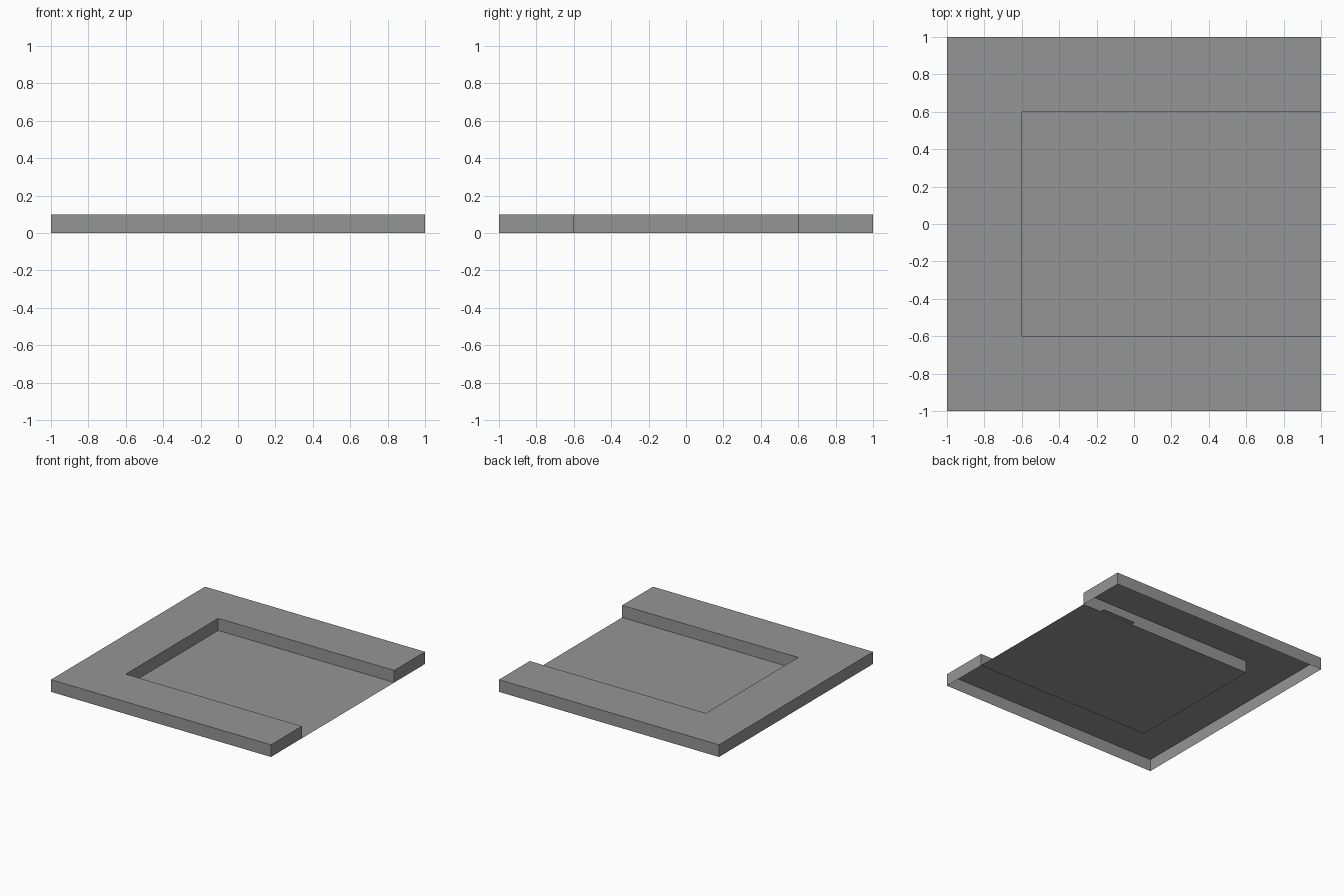
import bpy
import bmesh

if "Cube" in bpy.data.objects:
    bpy.data.objects.remove(bpy.data.objects["Cube"], do_unlink=True)

HALF = 1.0       # outer half width
INNER = 0.6      # recess half width
HEIGHT = 0.1     # border height

grey = bpy.data.materials.new("mid_grey")
grey.use_nodes = True
colour = (0.3, 0.3, 0.3, 1.0)
grey.diffuse_color = colour
grey.node_tree.nodes["Principled BSDF"].inputs["Base Color"].default_value = colour


def make_object(name, bm):
    mesh = bpy.data.meshes.new(name)
    bm.to_mesh(mesh)
    bm.free()
    mesh.materials.append(grey)
    obj = bpy.data.objects.new(name, mesh)
    bpy.context.collection.objects.link(obj)
    return obj


def make_sheet(name, x0, x1, y0, y1, z):
    bm = bmesh.new()
    corners = [(x0, y0), (x1, y0), (x1, y1), (x0, y1)]
    bm.faces.new([bm.verts.new((x, y, z)) for x, y in corners])
    return make_object(name, bm)


# Raised U-shaped border: top face with skirt walls, open underneath
outline = [(-HALF, -HALF), (HALF, -HALF), (HALF, -INNER), (-INNER, -INNER),
           (-INNER, INNER), (HALF, INNER), (HALF, HALF), (-HALF, HALF)]
bm = bmesh.new()
top = [bm.verts.new((x, y, HEIGHT)) for x, y in outline]
low = [bm.verts.new((x, y, 0)) for x, y in outline]
bm.faces.new(top)
for i in range(len(outline)):
    j = (i + 1) % len(outline)
    bm.faces.new((low[i], low[j], top[j], top[i]))
make_object("raised_border", bm)

# Sunken floor, open towards +x
make_sheet("recess_floor", -INNER, HALF, -INNER, INNER, 0)

# Thin plate beside the left inner wall, reaching slightly under the border
make_sheet("floor_plate", 0.53, 0.83, 0.5, 0.64, 0.001)
